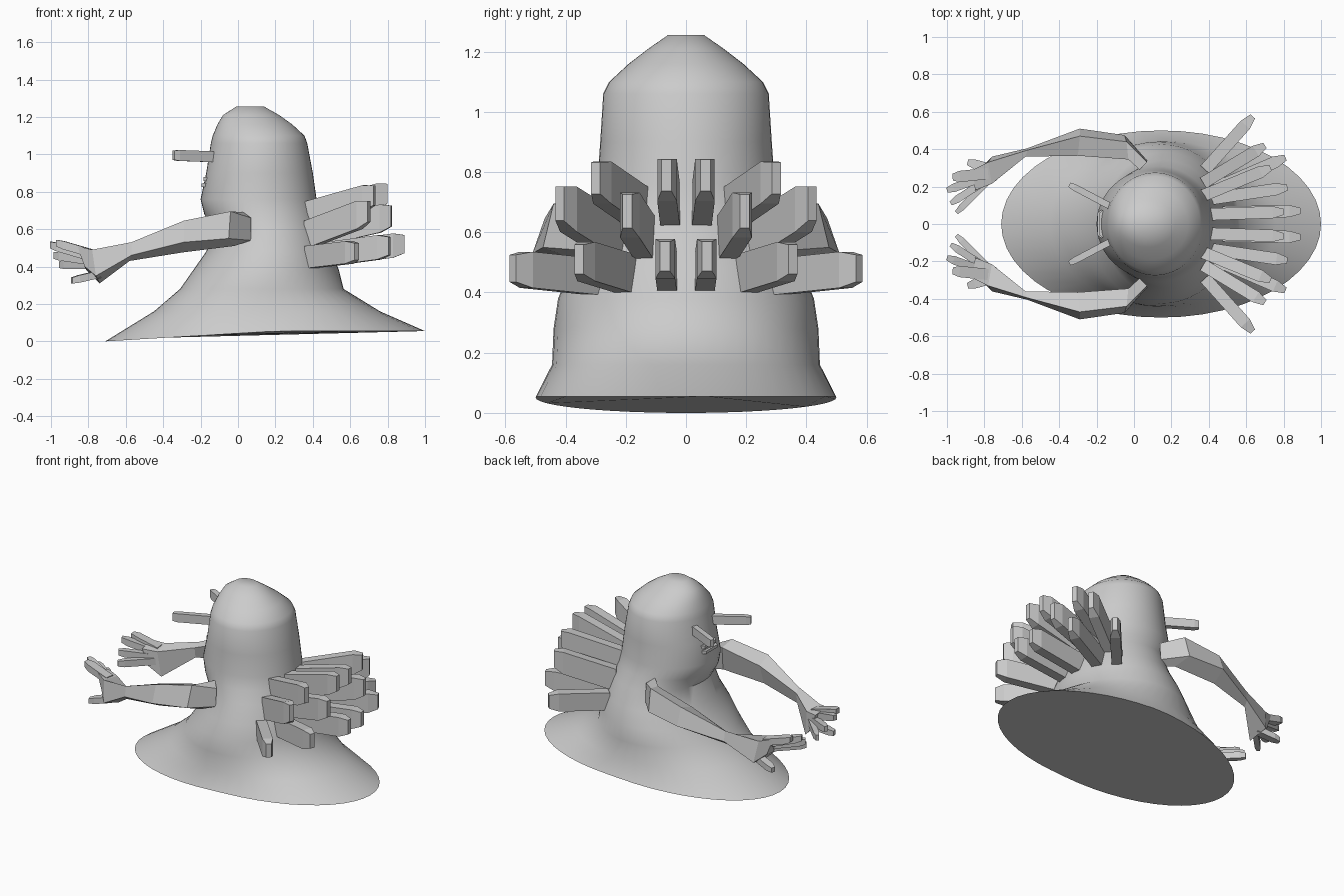
import bpy, bmesh, math
from mathutils import Vector

if "Cube" in bpy.data.objects:
    bpy.data.objects.remove(bpy.data.objects["Cube"])

grey = bpy.data.materials.new("plain_grey")
grey.diffuse_color = (0.6, 0.6, 0.6, 1)
grey.use_nodes = True
grey.node_tree.nodes["Principled BSDF"].inputs["Base Color"].default_value = grey.diffuse_color


def loft(name, rings, smooth=False):
    """Skin a list of closed rings and cap both ends."""
    bm = bmesh.new()
    rows = [[bm.verts.new(p) for p in ring] for ring in rings]
    n = len(rows[0])
    for a, b in zip(rows, rows[1:]):
        for i in range(n):
            bm.faces.new((a[i], a[(i + 1) % n], b[(i + 1) % n], b[i]))
    bm.faces.new(rows[0])
    bm.faces.new(rows[-1])
    bmesh.ops.recalc_face_normals(bm, faces=bm.faces)
    me = bpy.data.meshes.new(name)
    bm.to_mesh(me)
    bm.free()
    me.materials.append(grey)
    ob = bpy.data.objects.new(name, me)
    bpy.context.collection.objects.link(ob)
    if smooth:
        bpy.ops.object.select_all(action='DESELECT')
        ob.select_set(True)
        bpy.context.view_layer.objects.active = ob
        bpy.ops.object.shade_smooth_by_angle(angle=math.radians(45))
    return ob


def stick(name, a, b, w, h, tip=0.6, cut=0.06):
    """Rectangular bar from a to b with a tapered end."""
    a, b = Vector(a), Vector(b)
    d = (b - a).normalized()
    side = d.cross(Vector((0, 0, 1))).normalized()
    up = Vector((0, 0, 1))

    def ring(c, k):
        return [c + side * (sx * w * k / 2) + up * (sz * h * (k + 1) / 4)
                for sx, sz in ((-1, -1), (1, -1), (1, 1), (-1, 1))]
    return loft(name, [ring(a, 1), ring(b - d * cut, 1), ring(b, tip)])


# Body: elliptical rings (z, front x, rear x, half width)
profile = [(0.055, -0.71, 1.0, 0.50), (0.16, -0.45, 0.76, 0.445), (0.28, -0.31, 0.565, 0.44),
           (0.38, -0.24, 0.54, 0.425), (0.48, -0.17, 0.50, 0.385), (0.60, -0.13, 0.46, 0.34),
           (0.68, -0.18, 0.435, 0.31), (0.76, -0.20, 0.42, 0.295), (0.90, -0.17, 0.40, 0.285),
           (1.06, -0.145, 0.37, 0.275), (1.10, -0.135, 0.355, 0.255), (1.16, -0.11, 0.29, 0.19),
           (1.21, -0.08, 0.22, 0.125), (1.255, -0.01, 0.14, 0.06)]
rings = []
for k, (z, x0, x1, hw) in enumerate(profile):
    ring = []
    for i in range(48):
        t = 2 * math.pi * i / 48
        x = (x0 + x1) / 2 + (x1 - x0) / 2 * math.cos(t)
        drop = max(0, 0.2 - x) / 0.91 * 0.055 if k == 0 else 0  # skirt dips at the front
        ring.append((x, hw * math.sin(t), z - drop))
    rings.append(ring)
loft("body", rings, True)

# Lips
for name, z, x in (("upper_lip", 0.868, -0.185), ("lower_lip", 0.835, -0.195)):
    stick(name, (-0.14, 0, z), (x, 0, z), 0.15, 0.022, 0.8, 0.02)

# Back plumes: root, tip, height
plumes = [((.36, .06, .45), (.89, .07, .52), .13), ((.36, .16, .45), (.81, .355, .51), .13),
          ((.38, .29, .45), (.635, .575, .48), .12), ((.38, .13, .57), (.82, .195, .67), .15),
          ((.37, .22, .57), (.70, .42, .695), .15), ((.36, .05, .67), (.80, .065, .79), .14),
          ((.34, .14, .67), (.73, .30, .78), .14)]

# Fingers: root, tip, width, height
fingers = [((-.78, .27, .47), (-.97, .25, .525), .06, .045),
           ((-.78, .26, .45), (-1.0, .18, .515), .045, .045),
           ((-.78, .24, .43), (-.98, .11, .46), .04, .045),
           ((-.78, .23, .41), (-.95, .06, .41), .035, .045),
           ((-.74, .29, .36), (-.89, .33, .325), .05, .04)]

# Arm sections: upper inner, upper outer, lower outer, lower inner (y, z) at given x
arm = [((.03, .29, .69), (.07, .33, .66), (.07, .34, .54), (.03, .29, .53)),
       ((-.03, .345, .67), (-.04, .44, .695), (-.05, .475, .55), (-.02, .37, .51)),
       ((-.30, .365, .61), (-.29, .47, .645), (-.29, .51, .53), (-.30, .41, .475)),
       ((-.58, .36, .50), (-.57, .395, .53), (-.57, .405, .46), (-.58, .37, .43)),
       ((-.76, .215, .48), (-.78, .33, .49), (-.76, .36, .35), (-.74, .23, .31)),
       ((-.85, .18, .49), (-.86, .29, .51), (-.82, .30, .40), (-.81, .19, .38))]

for s, side in ((1, "left"), (-1, "right")):
    def m(p):
        return (p[0], p[1] * s, p[2])
    for i, (a, b, h) in enumerate(plumes):
        stick(f"plume_{side}_{i}", m(a), m(b), 0.065, h, 0.5)
    stick("eye_stalk_" + side, m((-.08, .07, .985)), m((-.345, .21, .995)), .036, .058, .7, .03)
    loft("arm_" + side, [[m(p) for p in r] for r in arm])
    for i, (a, b, w, h) in enumerate(fingers):
        stick(f"finger_{side}_{i}", m(a), m(b), w, h, .6, .04)
